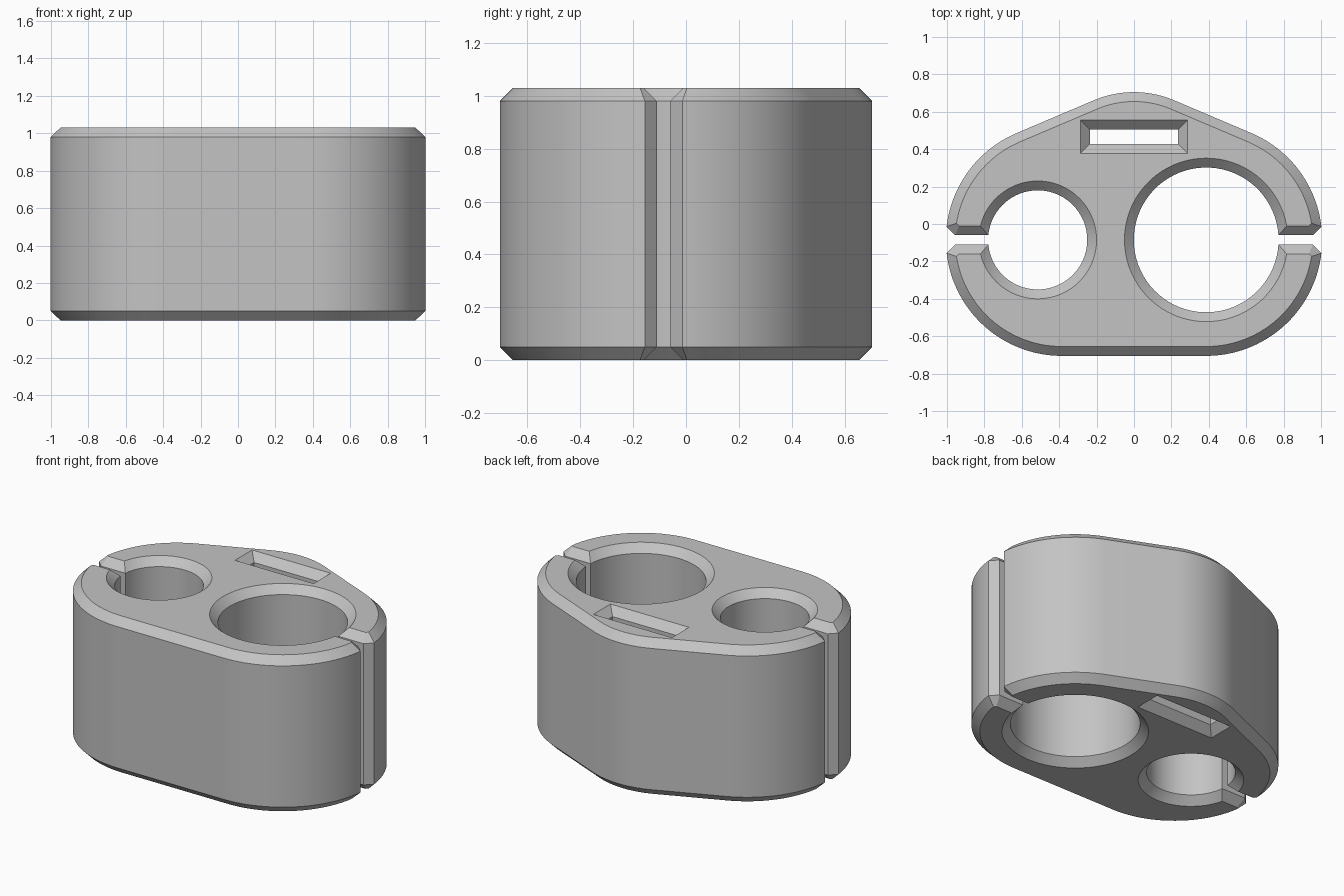
import bpy, bmesh
from math import sin, cos, asin, acos, pi, radians, sqrt

cube = bpy.data.objects.get("Cube")
if cube:
    bpy.data.objects.remove(cube)

HEIGHT, CHAMFER = 1.03, 0.05
MID_Y = -0.085                       # line through both bores and slots
END_X, END_R = 0.386, 0.62           # rounded ends
TOP_Y, TOP_R = 0.155, 0.55           # rounded crown at the back
BIG_X, BIG_R = 0.386, 0.387
SMALL_X, SMALL_R = -0.515, 0.265
SLOT = 0.025                         # half width of the side slots
SLOPE = radians(23)                  # slope of the flats beside the crown


def arc(x, y, r, start, end, steps):
    return [(x + r * cos(start + (end - start) * i / steps),
             y + r * sin(start + (end - start) * i / steps))
            for i in range(steps + 1)]


def body_outline(inset):
    """Closed outline: outer wall, running in through each slot around its bore."""
    r, h = END_R - inset, SLOT + inset
    k = 0.545 - inset * sqrt(2)
    a = acos(k / (r * sqrt(2))) - pi / 4       # where the flared slot mouth meets the wall
    mouth = END_X + k + h                      # where the flare meets the slot
    big, small = BIG_R + inset, SMALL_R + inset
    b, s = asin(h / big), asin(h / small)
    up, low = MID_Y + h, MID_Y - h

    pts = arc(END_X, MID_Y, r, a, pi / 2 - SLOPE, 24)
    pts += arc(0, TOP_Y, TOP_R - inset, pi / 2 - SLOPE, pi / 2 + SLOPE, 16)
    pts += arc(-END_X, MID_Y, r, pi / 2 + SLOPE, pi - a, 24)
    pts.append((-mouth, up))
    pts += arc(SMALL_X, MID_Y, small, pi - s, s - pi, 72)
    pts.append((-mouth, low))
    pts += arc(-END_X, MID_Y, r, pi + a, 1.5 * pi, 32)
    pts += arc(END_X, MID_Y, r, 1.5 * pi, 2 * pi - a, 32)
    pts.append((mouth, low))
    pts += arc(BIG_X, MID_Y, big, 2 * pi - b, b, 72)
    pts.append((mouth, up))
    return pts


def strap_outline(inset):
    """Rectangular strap opening, widened by the chamfer."""
    x, y, cy = 0.236 + inset, 0.039 + inset, 0.466
    return [(-x, cy - y), (-x, cy + y), (x, cy + y), (x, cy - y)]


# Chamfered walls of the body and of the strap opening
bm = bmesh.new()
levels = [(0, CHAMFER), (CHAMFER, 0), (HEIGHT - CHAMFER, 0), (HEIGHT, CHAMFER)]
caps = {0: [], HEIGHT: []}
for outline in (body_outline, strap_outline):
    rings = [[bm.verts.new((x, y, z)) for x, y in outline(inset)] for z, inset in levels]
    n = len(rings[0])
    for low, high in zip(rings, rings[1:]):
        for i in range(n):
            j = (i + 1) % n
            bm.faces.new((low[i], low[j], high[j], high[i]))
    for z, ring in ((0, rings[0]), (HEIGHT, rings[-1])):
        caps[z] += [bm.edges.get((ring[i], ring[(i + 1) % n])) for i in range(n)]

# Flat top and bottom
for z, edges in caps.items():
    bmesh.ops.triangle_fill(bm, edges=edges, use_beauty=True, normal=(0, 0, 1 if z else -1))
bmesh.ops.recalc_face_normals(bm, faces=bm.faces)

mesh = bpy.data.meshes.new("clip_body")
bm.to_mesh(mesh)
bm.free()
body = bpy.data.objects.new("clip_body", mesh)
bpy.context.collection.objects.link(body)

# Grey plastic
grey = bpy.data.materials.new("grey_plastic")
grey.use_nodes = True
colour = (0.55, 0.55, 0.55, 1)
grey.diffuse_color = colour
grey.node_tree.nodes["Principled BSDF"].inputs["Base Color"].default_value = colour
mesh.materials.append(grey)

bpy.ops.object.select_all(action='DESELECT')
body.select_set(True)
bpy.context.view_layer.objects.active = body
bpy.ops.object.shade_smooth_by_angle(angle=radians(25))
